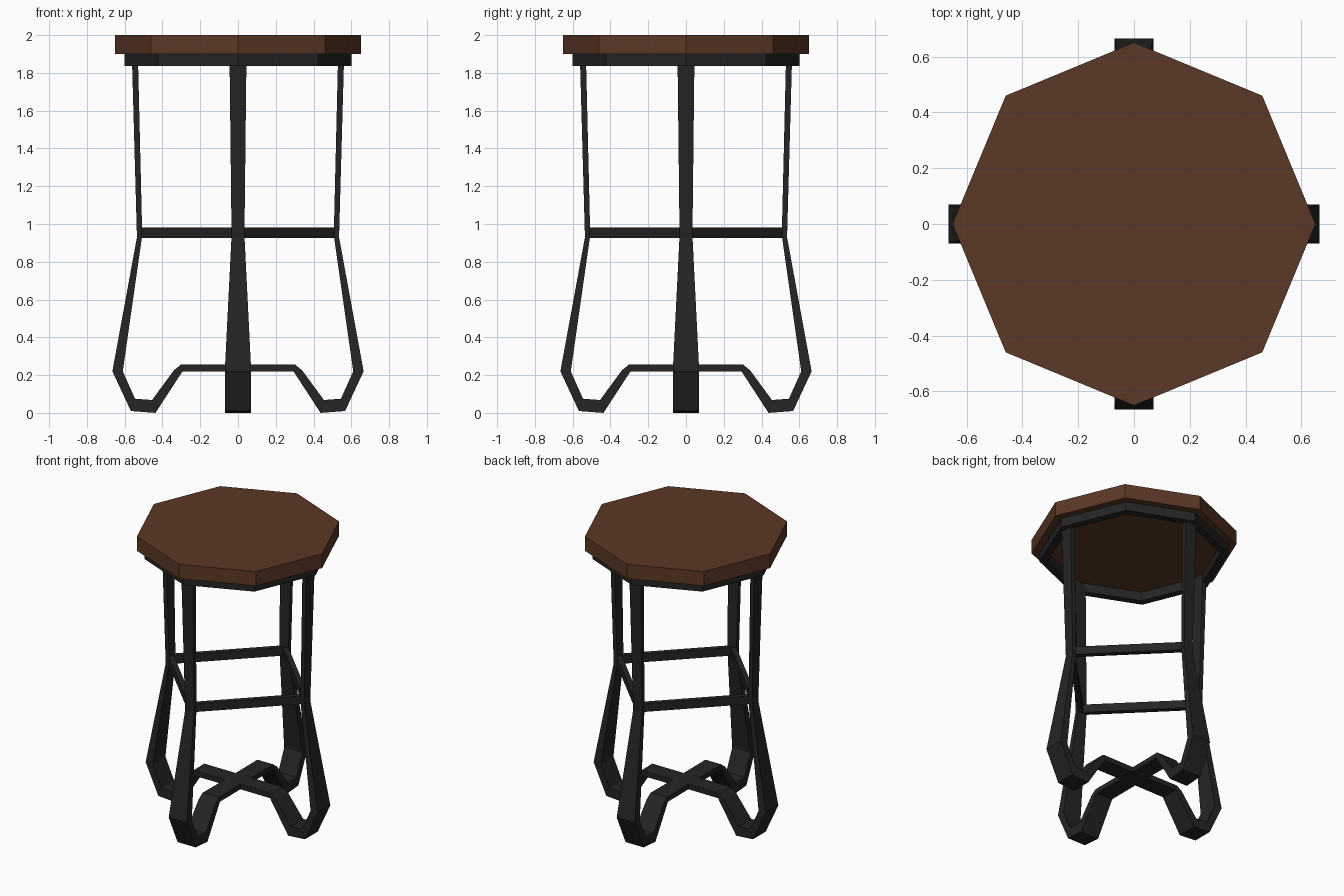
import bpy, bmesh, math
from mathutils import Vector, Matrix

if "Cube" in bpy.data.objects:
    bpy.data.objects.remove(bpy.data.objects["Cube"])


def material(name, col):
    m = bpy.data.materials.new(name)
    m.diffuse_color = (*col, 1)
    m.use_nodes = True
    m.node_tree.nodes["Principled BSDF"].inputs["Base Color"].default_value = m.diffuse_color
    return m


wood = material("brown wood", (0.105, 0.04, 0.019))
iron = material("black iron", (0.018, 0.018, 0.018))


def finish(name, bm, mat):
    bmesh.ops.recalc_face_normals(bm, faces=bm.faces)
    me = bpy.data.meshes.new(name)
    bm.to_mesh(me)
    bm.free()
    me.materials.append(mat)
    ob = bpy.data.objects.new(name, me)
    bpy.context.collection.objects.link(ob)
    return ob


def octagon(bm, r, z):
    return [bm.verts.new((r * math.cos(i * math.pi / 4), r * math.sin(i * math.pi / 4), z))
            for i in range(8)]


def bridge(bm, a, b):
    n = len(a)
    for i in range(n):
        j = (i + 1) % n
        bm.faces.new((a[i], a[j], b[j], b[i]))


# octagonal wooden seat
bm = bmesh.new()
lo, hi = octagon(bm, 0.65, 1.9), octagon(bm, 0.65, 2.0)
bridge(bm, lo, hi)
bm.faces.new(lo)
bm.faces.new(hi)
finish("seat", bm, wood)

# open iron ring under the seat
bm = bmesh.new()
rings = [octagon(bm, r, z) for r, z in ((0.6, 1.837), (0.6, 1.9), (0.55, 1.9), (0.55, 1.837))]
for k in range(4):
    bridge(bm, rings[k], rings[(k + 1) % 4])
finish("seat_ring", bm, iron)

# flat-bar legs: outer (x, z), inner (x, z), half width
LEG = [
    ((0.562, 1.895), (0.53, 1.895), 0.045),
    ((0.535, 0.93), (0.507, 0.94), 0.034),
    ((0.665, 0.22), (0.61, 0.22), 0.07),
    ((0.567, 0.01), (0.545, 0.075), 0.07),
    ((0.437, 0.0), (0.455, 0.068), 0.07),
    ((0.297, 0.215), (0.34, 0.225), 0.065),
    ((0.292, 0.22), (0.303, 0.255), 0.062),
    ((0.0, 0.22), (0.0, 0.255), 0.06),
]
for k, side in enumerate(("right", "back", "left", "front")):
    bm = bmesh.new()
    loops = []
    for (ox, oz), (ix, iz), w in LEG:
        loops.append([bm.verts.new(c) for c in
                      ((ox, -w, oz), (ox, w, oz), (ix, w, iz), (ix, -w, iz))])
    for a, b in zip(loops, loops[1:]):
        bridge(bm, a, b)
    bm.faces.new(loops[0])
    bm.faces.new(loops[-1])
    bm.transform(Matrix.Rotation(k * math.pi / 2, 4, 'Z'))
    finish(side + "_leg", bm, iron)

# stretchers joining neighbouring legs
L = 0.52 * math.sqrt(2)
for k in range(4):
    bm = bmesh.new()
    bmesh.ops.create_cube(bm, size=1)
    bm.transform(Matrix.Rotation(math.pi / 4 + k * math.pi / 2, 4, 'Z')
                 @ Matrix.Translation((0.52 / math.sqrt(2), 0, 0.953))
                 @ Matrix.Diagonal((0.035, L, 0.056, 1)))
    finish("stretcher_%d" % (k + 1), bm, iron)
